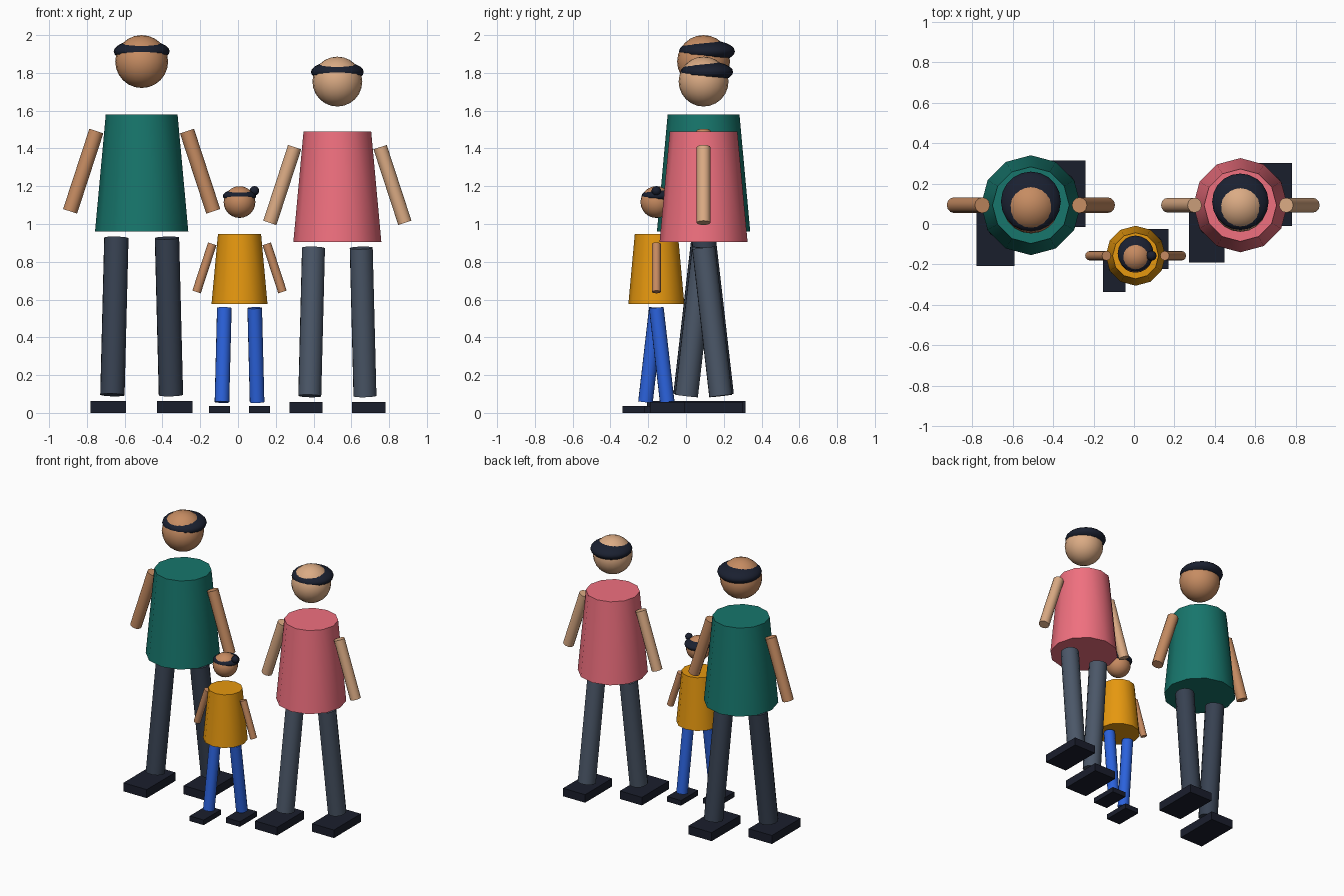
import bpy, math
from mathutils import Vector

if "Cube" in bpy.data.objects:
    bpy.data.objects.remove(bpy.data.objects["Cube"])


def material(name, hexcode):
    m = bpy.data.materials.new(name)
    rgb = [int(hexcode[i:i + 2], 16) / 255 for i in (0, 2, 4)]
    m.diffuse_color = [c / 12.92 if c < 0.04 else ((c + 0.055) / 1.055) ** 2.4 for c in rgb] + [1]
    m.use_nodes = True
    m.node_tree.nodes["Principled BSDF"].inputs["Base Color"].default_value = m.diffuse_color
    return m


def finish(name, mat, smooth=True):
    ob = bpy.context.object
    ob.name = name
    ob.data.materials.append(mat)
    if smooth:
        bpy.ops.object.shade_smooth_by_angle(angle=math.radians(40))
    return ob


def ball(name, loc, radii, mat, seg=20, rings=12):
    bpy.ops.mesh.primitive_uv_sphere_add(segments=seg, ring_count=rings, radius=1, location=loc)
    bpy.context.object.scale = radii
    finish(name, mat)


def rod(name, a, b, r, mat):
    a, b = Vector(a), Vector(b)
    bpy.ops.mesh.primitive_cylinder_add(vertices=12, radius=r, depth=(b - a).length, location=(a + b) / 2)
    bpy.context.object.rotation_euler = (b - a).to_track_quat('Z', 'Y').to_euler()
    finish(name, mat)


hair = material("hair", "1a2030")
shoe = material("shoe", "1a1e2c")


def figure(label, x, y, s, skin, top, trousers):
    def P(px, py, pz):
        return (x + px * s, y + py * s, pz * s)

    # head and flattened cap of hair
    ball(label + "_head", P(0, 0, 1.86), [0.14 * s] * 3, skin)
    ball(label + "_hair", P(0, 0.018, 1.914), (0.148 * s, 0.148 * s, 0.06 * s), hair)

    # tapered torso
    bpy.ops.mesh.primitive_cone_add(vertices=12, radius1=0.247 * s, radius2=0.19 * s,
                                    depth=0.62 * s, location=P(0, 0, 1.27))
    finish(label + "_torso", top)

    for side, k in (("left", -1), ("right", 1)):
        # arm, striding leg and shoe
        rod(f"{label}_{side}_arm", P(k * 0.24, 0, 1.492), P(k * 0.379, 0, 1.067), 0.039 * s, skin)
        rod(f"{label}_{side}_leg", P(k * 0.134, 0, 0.926), P(k * 0.155, k * 0.096, 0.095), 0.066 * s, trousers)
        bpy.ops.mesh.primitive_cube_add(size=1, location=P(k * 0.176, k * 0.096 - 0.039, 0.031))
        bpy.context.object.scale = (0.188 * s, 0.33 * s, 0.062 * s)
        finish(f"{label}_{side}_shoe", shoe, False)


figure("tall_adult", -0.51, 0.093, 1.0, material("skin_mid", "c68c62"),
       material("teal", "17766c"), material("slate", "374151"))
figure("adult", 0.526, 0.093, 0.943, material("skin_light", "dbab84"),
       material("rose", "f0707f"), material("grey_blue", "4b5768"))
figure("child", 0.008, -0.157, 0.6, material("skin_warm", "c68a60"),
       material("amber", "e6980f"), material("blue", "2b62dc"))

# side bun of the child
ball("child_hair_bun", (0.087, -0.157, 1.176), [0.025] * 3, hair, 12, 8)
